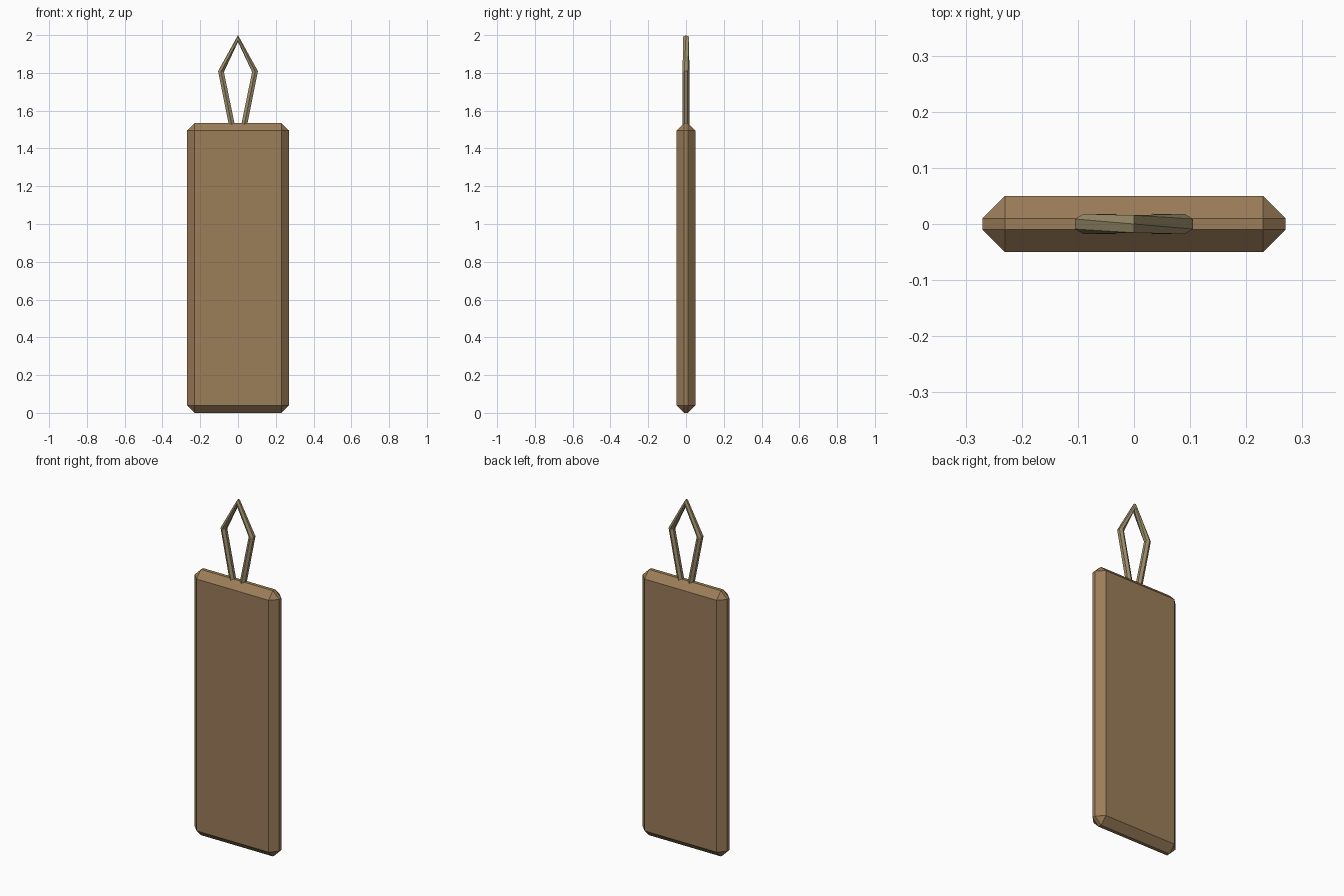
import bpy, bmesh, math
from mathutils import Vector

if "Cube" in bpy.data.objects:
    bpy.data.objects.remove(bpy.data.objects["Cube"])


def material(name, color):
    m = bpy.data.materials.new(name)
    m.diffuse_color = (*color, 1)
    m.use_nodes = True
    m.node_tree.nodes["Principled BSDF"].inputs["Base Color"].default_value = m.diffuse_color
    return m


def add_object(name, bm, mat):
    bmesh.ops.recalc_face_normals(bm, faces=bm.faces)
    mesh = bpy.data.meshes.new(name)
    bm.to_mesh(mesh)
    bm.free()
    mesh.materials.append(mat)
    ob = bpy.data.objects.new(name, mesh)
    bpy.context.collection.objects.link(ob)
    return ob


brown = material("brown", (0.33, 0.205, 0.1))
khaki = material("khaki", (0.34, 0.275, 0.15))

# Flat slab body with chamfered edges
bm = bmesh.new()
bmesh.ops.create_cube(bm, size=1)
for v in bm.verts:
    v.co = (v.co.x * 0.54, v.co.y * 0.1, (v.co.z + 0.5) * 1.535)
bmesh.ops.bevel(bm, geom=bm.edges[:], offset=0.04, segments=1,
                profile=0.5, affect='EDGES')
add_object("body", bm, brown)

# Kite-shaped hanging loop: six-sided cord that twists over its top
path = [Vector(p) for p in ((-0.033, 0, 1.525), (-0.09, 0, 1.807),
                            (0, 0, 1.982), (0.09, 0, 1.807),
                            (0.033, 0, 1.525))]
twist = [0, 0, 30, 60, 60]
radius = 0.018
bm = bmesh.new()
rings = []
for i, p in enumerate(path):
    before = (p - path[max(i - 1, 0)]).normalized()
    after = (path[min(i + 1, len(path) - 1)] - p).normalized()
    tangent = (before + after).normalized()
    outward = Vector((-tangent.z, 0, tangent.x))
    ring = []
    for k in range(6):
        a = math.radians(30 + 60 * k - twist[i])
        offset = outward * math.cos(a) + Vector((0, math.sin(a), 0))
        ring.append(bm.verts.new(p + offset * radius))
    rings.append(ring)
for a, b in zip(rings, rings[1:]):
    for k in range(6):
        n = (k + 1) % 6
        bm.faces.new((a[k], a[n], b[n], b[k]))
bm.faces.new(rings[0])
bm.faces.new(rings[-1])
add_object("hanging_loop", bm, khaki)
